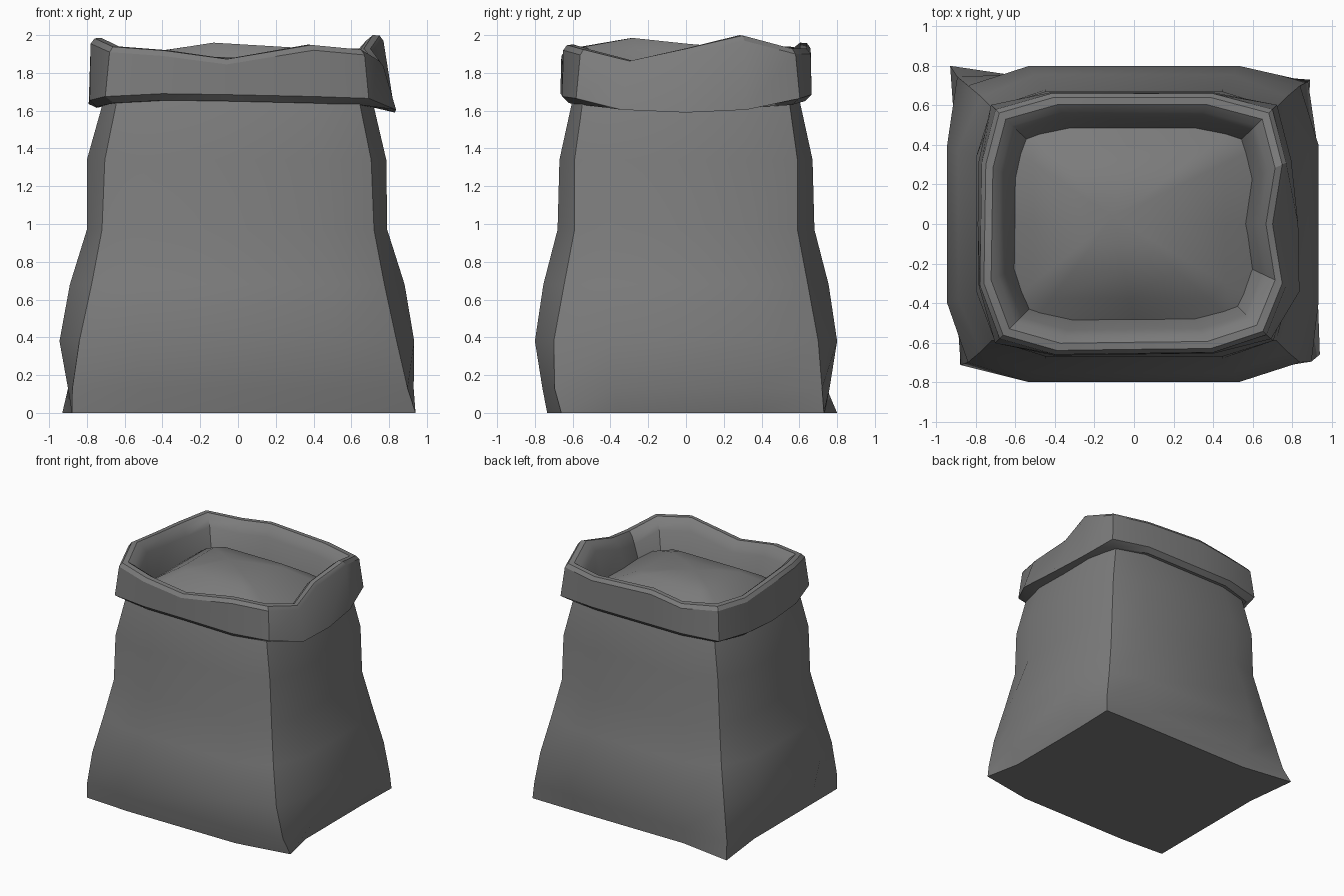
import bpy, bmesh, math

if "Cube" in bpy.data.objects:
    bpy.data.objects.remove(bpy.data.objects["Cube"])

CLOTH = bpy.data.materials.new("dark_cloth")
CLOTH.diffuse_color = (.2, .2, .2, 1)
CLOTH.use_nodes = True
CLOTH.node_tree.nodes["Principled BSDF"].inputs["Base Color"].default_value = CLOTH.diffuse_color


def finish(name, bm, angle=30):
    bmesh.ops.recalc_face_normals(bm, faces=bm.faces[:])
    me = bpy.data.meshes.new(name)
    bm.to_mesh(me)
    bm.free()
    me.materials.append(CLOTH)
    ob = bpy.data.objects.new(name, me)
    bpy.context.collection.objects.link(ob)
    bpy.ops.object.select_all(action='DESELECT')
    ob.select_set(True)
    bpy.context.view_layer.objects.active = ob
    bpy.ops.object.shade_smooth_by_angle(angle=math.radians(angle))
    return ob


def loft(bm, rings):
    """Join closed rings of points with quads."""
    vs = [[bm.verts.new(p) for p in r] for r in rings]
    for a, b in zip(vs, vs[1:]):
        n = len(a)
        for i in range(n):
            j = (i + 1) % n
            bm.faces.new((a[i], a[j], b[j], b[i]))
    return vs


# Sack body: boxy section, bulging sides, slightly uneven bottom corners
BASE = [(-.88, -.71), (.94, -.66), (.89, .73), (-.93, .80)]
LEVELS = [  # z, half width, half depth, corner x, corner y, blend to BASE, right bulge
    (0, .88, .735, .90, .72, 1, 0), (.13, .90, .76, .875, .715, .35, .03),
    (.38, .945, .80, .84, .70, 0, -.012), (.68, .89, .755, .775, .645, 0, -.008),
    (.97, .80, .68, .72, .59, 0, -.01), (1.34, .80, .67, .705, .59, 0, -.015),
    (1.66, .71, .60, .64, .545, 0, 0)]


def body_ring(z, mx, my, cx, cy, t, r):
    fx, fy = .56 * mx, .5 * my
    c = [(sx * cx * (1 - t) + b[0] * t, sy * cy * (1 - t) + b[1] * t)
         for (sx, sy), b in zip([(-1, -1), (1, -1), (1, 1), (-1, 1)], BASE)]
    pts = [c[0], (-fx, -my), (fx, -my), c[1], (mx + r, -fy), (mx + r, fy),
           c[2], (fx, my), (-fx, my), c[3], (-mx, fy), (-mx, -fy)]
    return [(x, y, z) for x, y in pts]


bm = bmesh.new()
vs = loft(bm, [body_ring(*l) for l in LEVELS])
bm.faces.new(vs[0])
finish("sack_body", bm)

# Rolled collar: stations of x, y, rim height, bottom height, bottom flare
STATIONS = [
    (-.68, -.58, 1.94, 1.64, .02), (-.40, -.66, 1.92, 1.655, 0),
    (-.06, -.655, 1.875, 1.65, 0), (.40, -.65, 1.95, 1.64, 0),
    (.67, -.56, 1.925, 1.63, .02), (.77, -.31, 1.865, 1.57, .06),
    (.72, 0, 1.93, 1.555, .11), (.77, .31, 2.0, 1.57, .02),
    (.70, .58, 1.93, 1.63, .02), (.40, .66, 1.93, 1.65, 0),
    (-.14, .66, 1.96, 1.65, 0), (-.42, .66, 1.92, 1.65, 0),
    (-.70, .58, 1.94, 1.64, .02), (-.77, .31, 1.93, 1.62, .01),
    (-.775, 0, 1.955, 1.60, .01), (-.78, -.31, 1.985, 1.62, 0)]


def collar_ring(inset, height, flare=0):
    ring = []
    for x, y, top, low, fl in STATIONS:
        d = inset - fl * flare
        ring.append((x * (1 - d / .75), y * (1 - d / .64), height(top, low)))
    return ring


bm = bmesh.new()
loft(bm, [
    collar_ring(.085, lambda t, l: max(l, 1.63)),
    collar_ring(.03, lambda t, l: max(l, 1.615), .3),
    collar_ring(-.005, lambda t, l: l + .035, 1),
    collar_ring(.0, lambda t, l: t - .03),
    collar_ring(.02, lambda t, l: t - .002),
    collar_ring(.055, lambda t, l: t),
    collar_ring(.09, lambda t, l: t - .03),
    collar_ring(.12, lambda t, l: t - .08),
    collar_ring(.17, lambda t, l: 1.68)])
finish("rolled_collar", bm)

# Contents: heap with a broad, off-centre top
OUT = [(-.50, -.48), (.0, -.48), (.50, -.48), (.60, -.38), (.60, 0), (.60, .38),
       (.50, .48), (0, .48), (-.50, .48), (-.61, .38), (-.61, 0), (-.61, -.38)]
bm = bmesh.new()
rings = []
for k, z in [(1.02, 1.68), (.8, 1.765), (.52, 1.85), (.25, 1.875)]:
    s = 1 - k
    rings.append([(x * k - .10 * s, y * k + .03 * s, z) for x, y in OUT])
vs = loft(bm, rings)
tip = bm.verts.new((-.11, .04, 1.885))
for i in range(12):
    bm.faces.new((vs[-1][i], vs[-1][(i + 1) % 12], tip))
finish("heaped_contents", bm, 40)
